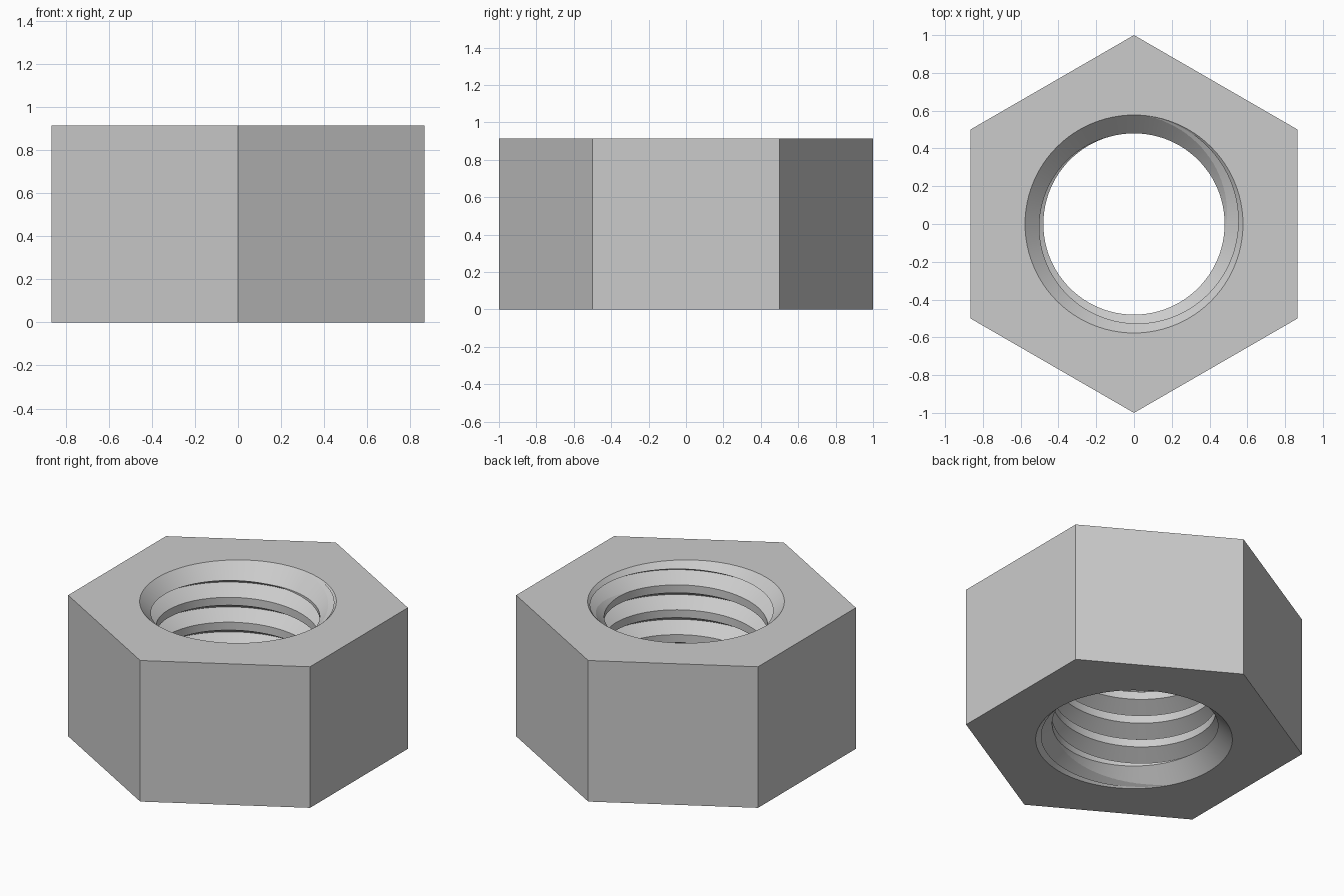
import bpy, bmesh, math

if "Cube" in bpy.data.objects:
    bpy.data.objects.remove(bpy.data.objects["Cube"])

HEIGHT, MINOR, MAJOR = 0.913, 0.48, 0.575
PITCH, SEGS = 0.161, 96


def make_object(name, bm):
    bmesh.ops.recalc_face_normals(bm, faces=bm.faces)
    mesh = bpy.data.meshes.new(name)
    bm.to_mesh(mesh)
    bm.free()
    obj = bpy.data.objects.new(name, mesh)
    bpy.context.collection.objects.link(obj)
    return obj


def stack_rings(name, rings, closed_rings=True):
    """Solid skinned over a list of point rings, capped at both ends."""
    bm = bmesh.new()
    loops = [[bm.verts.new(p) for p in ring] for ring in rings]
    n = len(loops[0])
    for a, b in zip(loops, loops[1:]):
        for i in range(n):
            j = (i + 1) % n
            bm.faces.new((a[i], a[j], b[j], b[i]))
    bm.faces.new(loops[0])
    bm.faces.new(loops[-1])
    return make_object(name, bm)


def circle(r, z, n, start=0.0):
    return [(r * math.cos(start + math.tau * i / n),
             r * math.sin(start + math.tau * i / n), z) for i in range(n)]


# Hexagonal body with corners on the y axis
nut = stack_rings("hex_nut", [circle(1, z, 6, math.pi / 2) for z in (0, HEIGHT)])

# Bore with 45 degree chamfers at both mouths
rim, over = MAJOR + 0.002, 0.05
depth = rim - MINOR
bore = stack_rings("bore_cutter", [circle(r, z, SEGS) for r, z in (
    (rim + over, -over), (MINOR, depth),
    (MINOR, HEIGHT - depth), (rim + over, HEIGHT + over))])

# Right-handed V groove swept along a helix past both ends
inner = MINOR - 0.01
half = (MAJOR - inner) * math.tan(math.radians(30))
profile = ((MAJOR, 0), (inner, half), (inner, -half))
phase = math.radians(305)
rings = []
for i in range(-7 * SEGS, 2 * SEGS + 1):
    a = math.tau * (i + 0.5) / SEGS
    z = 0.85 + PITCH * (a - phase) / math.tau
    if -0.2 < z < HEIGHT + 0.2:
        rings.append([(r * math.cos(a), r * math.sin(a), z + dz) for r, dz in profile])
groove = stack_rings("thread_cutter", rings)

# Cut the bore, then the thread
for cutter in (bore, groove):
    mod = nut.modifiers.new(cutter.name, 'BOOLEAN')
    mod.operation = 'DIFFERENCE'
    mod.solver = 'EXACT'
    mod.object = cutter
    cutter.hide_render = True

# Bake the cuts and remove the cutters
bpy.context.view_layer.update()
deps = bpy.context.evaluated_depsgraph_get()
baked = bpy.data.meshes.new_from_object(nut.evaluated_get(deps))
nut.modifiers.clear()
nut.data = baked
for cutter in (bore, groove):
    bpy.data.objects.remove(cutter)

# Smooth thread surfaces, crisp edges
bpy.context.view_layer.objects.active = nut
nut.select_set(True)
bpy.ops.object.shade_smooth_by_angle(angle=math.radians(12))
